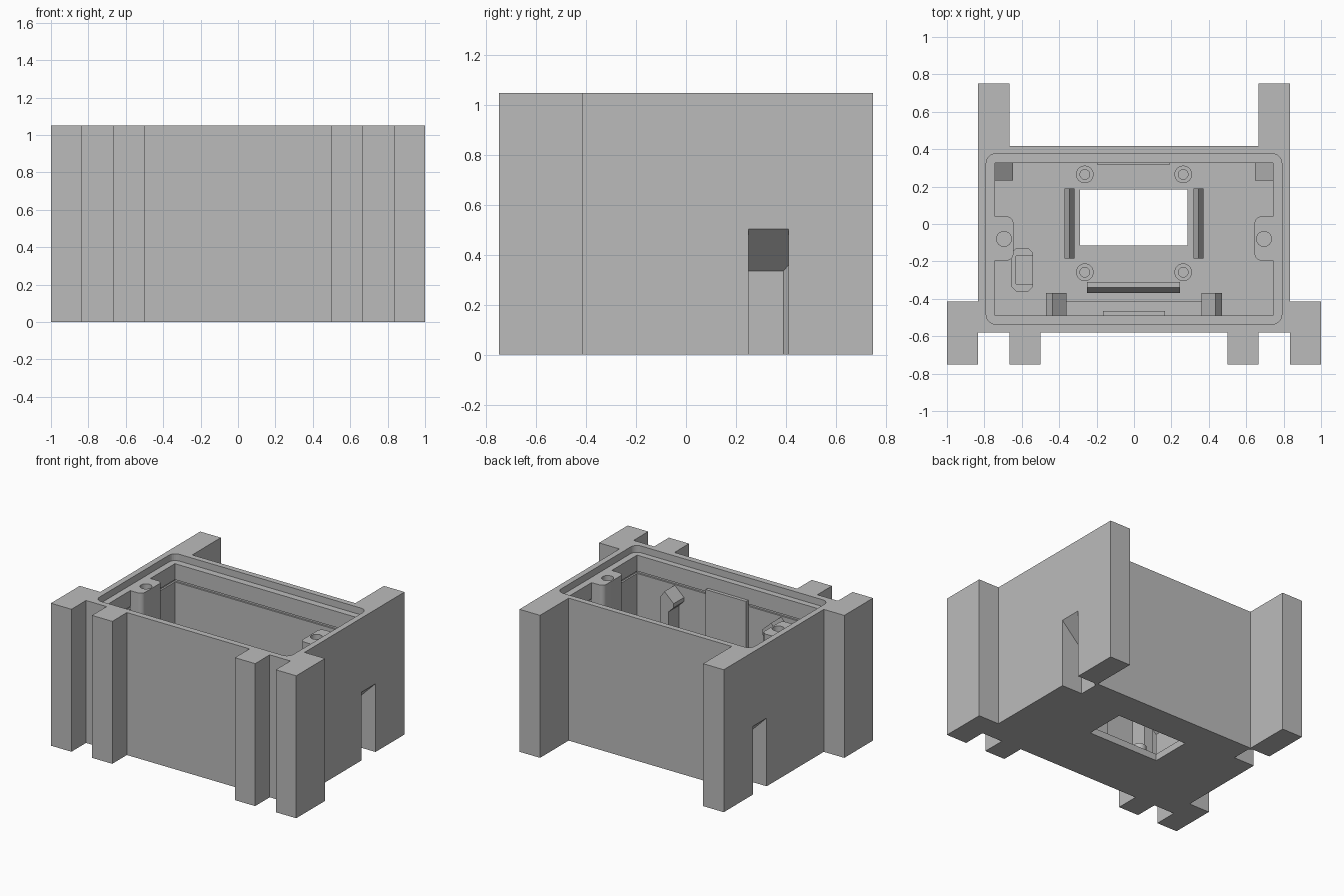
import bpy, bmesh, math

if "Cube" in bpy.data.objects:
    bpy.data.objects.remove(bpy.data.objects["Cube"])

grey = bpy.data.materials.new("plain grey")
grey.diffuse_color = (0.5, 0.5, 0.5, 1)
grey.use_nodes = True
grey.node_tree.nodes["Principled BSDF"].inputs["Base Color"].default_value = grey.diffuse_color


def prism(name, pts, lo, hi, axis="z"):
    """Extrude a 2D profile along an axis; hi may be a function of the point."""
    place = {"z": lambda a, b, c: (a, b, c),
             "y": lambda a, b, c: (a, c, b),
             "x": lambda a, b, c: (c, a, b)}[axis]
    bm = bmesh.new()
    top = hi if callable(hi) else (lambda a, b: hi)
    bot = [bm.verts.new(place(a, b, lo)) for a, b in pts]
    cap = [bm.verts.new(place(a, b, top(a, b))) for a, b in pts]
    n = len(pts)
    bm.faces.new(bot)
    bm.faces.new(cap)
    for i in range(n):
        j = (i + 1) % n
        bm.faces.new((bot[i], bot[j], cap[j], cap[i]))
    bmesh.ops.recalc_face_normals(bm, faces=bm.faces)
    me = bpy.data.meshes.new(name)
    bm.to_mesh(me)
    bm.free()
    me.materials.append(grey)
    ob = bpy.data.objects.new(name, me)
    bpy.context.collection.objects.link(ob)
    return ob


def rect(x0, x1, y0, y1):
    return [(x0, y0), (x1, y0), (x1, y1), (x0, y1)]


def rounded(x0, x1, y0, y1, r, steps=6):
    pts = []
    for k, (cx, cy) in enumerate(rect(x0 + r, x1 - r, y0 + r, y1 - r)):
        for i in range(steps + 1):
            a = math.pi * (1 + k / 2) + math.pi / 2 * i / steps
            pts.append((cx + r * math.cos(a), cy + r * math.sin(a)))
    return pts


def chamfered(x0, x1, y0, y1, c):
    return rounded(x0, x1, y0, y1, c, 1)


def circle(cx, cy, r, n=32):
    return [(cx + r * math.cos(math.tau * i / n), cy + r * math.sin(math.tau * i / n)) for i in range(n)]


def cut(ob, cutter, keep=False):
    m = ob.modifiers.new("cut", "BOOLEAN")
    m.operation, m.solver, m.object = "DIFFERENCE", "EXACT", cutter
    bpy.context.view_layer.update()
    bpy.context.view_layer.objects.active = ob
    bpy.ops.object.modifier_apply(modifier=m.name)
    if not keep:
        bpy.data.objects.remove(cutter)


def smooth(ob):
    bpy.ops.object.select_all(action="DESELECT")
    ob.select_set(True)
    bpy.context.view_layer.objects.active = ob
    bpy.ops.object.shade_smooth_by_angle(angle=math.radians(30))


FLOOR, TOP, LIP = 0.05, 1.05, 1.0
SINK = FLOOR - 0.01

# Case body: mirrored plan outline with legs front and back
half = [(0.5, -0.58), (0.5, -0.75), (0.665, -0.75), (0.665, -0.58), (0.833, -0.58), (0.833, -0.75),
        (1, -0.75), (1, -0.415), (0.833, -0.415), (0.833, 0.75), (0.665, 0.75), (0.665, 0.417)]
body = prism("case_body", half + [(-x, y) for x, y in reversed(half)], 0, TOP)
cut(body, prism("cutter", rounded(-0.79, 0.79, -0.535, 0.375, 0.05), LIP, 1.2))
cut(body, prism("cutter", rect(-0.742, 0.742, -0.49, 0.325), FLOOR, 1.1))
cut(body, prism("cutter", rect(-0.755, 0.755, -0.503, 0.338), 0.865, 0.882))
cut(body, prism("cutter", rect(-0.29, 0.285, -0.115, 0.185), -0.1, 0.2))

for s, side in ((-1, "left"), (1, "right")):
    # Cable slot through the outer wall, with a sloped hood over it inside
    hood = prism(side + "_cable_hood", [(s * x, y) for x, y in rect(0.648, 0.75, 0.232, 0.335)],
                 SINK, lambda x, y: 0.36 + abs(x) - 0.648)
    plan = [(0.85, 0.25), (0.665, 0.25), (0.665, 0.39), (0.69, 0.412), (0.85, 0.412)]
    slot = prism("cutter", [(s * x, y) for x, y in plan], -0.1,
                 lambda x, y: 0.335 + abs(x) - 0.665)
    cut(body, slot, keep=True)
    cut(hood, slot)

    # Lid screw post
    x0, x1 = sorted((s * 0.645, s * 0.75))
    r = 0.035
    arc = [(0.645 + r - r * math.cos(math.radians(a)), 0.04 - r + r * math.sin(math.radians(a)))
           for a in range(0, 91, 15)]
    shape = arc + [(0.745, 0.04), (0.745, -0.195)] + [(x, -0.155 - y) for x, y in reversed(arc)]
    post = prism(side + "_screw_post", [(s * x, y) for x, y in shape], SINK, LIP)
    cut(post, prism("cutter", circle(s * 0.695, -0.08, 0.04), 0.75, 1.2))
    smooth(post)

    # Front snap hook
    prof = [(0.40, SINK), (0.47, SINK), (0.47, 0.81), (0.435, 0.86), (0.36, 0.79), (0.36, 0.76), (0.40, 0.72)]
    prism(side + "_front_hook", [(s * x, z) for x, z in prof], -0.495, -0.37, "y")

    # Snap hook beside the floor opening
    prof = [(0.345, SINK), (0.372, SINK), (0.372, 0.28), (0.345, 0.33), (0.318, 0.28), (0.345, 0.25)]
    prism(side + "_opening_hook", [(s * x, z) for x, z in prof], -0.185, 0.19, "y")

    # Board standoffs
    for y, end in ((0.265, "back"), (-0.258, "front")):
        st = prism(f"{side}_{end}_standoff", circle(s * 0.263, y, 0.047), SINK, 0.16)
        cut(st, prism("cutter", circle(s * 0.263, y, 0.026), 0.07, 0.3))
        smooth(st)

# Chamfered holder on the left of the floor
holder = prism("side_holder", chamfered(-0.655, -0.54, -0.36, -0.13, 0.025), SINK, 0.4)
cut(holder, prism("cutter", rect(-0.63, -0.5, -0.32, -0.17), 0.1, 0.6))

# Front ledge, wall plate, floor bar and back wall pad
prism("front_ledge", rect(-0.39, 0.39, -0.495, -0.412), SINK, 0.12)
prism("front_wall_plate", rect(-0.165, 0.165, -0.495, -0.465), SINK, 0.91)
prism("floor_bar", [(-0.37, SINK), (-0.31, SINK), (-0.31, 0.12), (-0.34, 0.17), (-0.37, 0.12)],
      -0.25, 0.245, "x")
prism("back_wall_pad", rect(-0.195, 0.19, 0.316, 0.33), SINK, 0.4)
